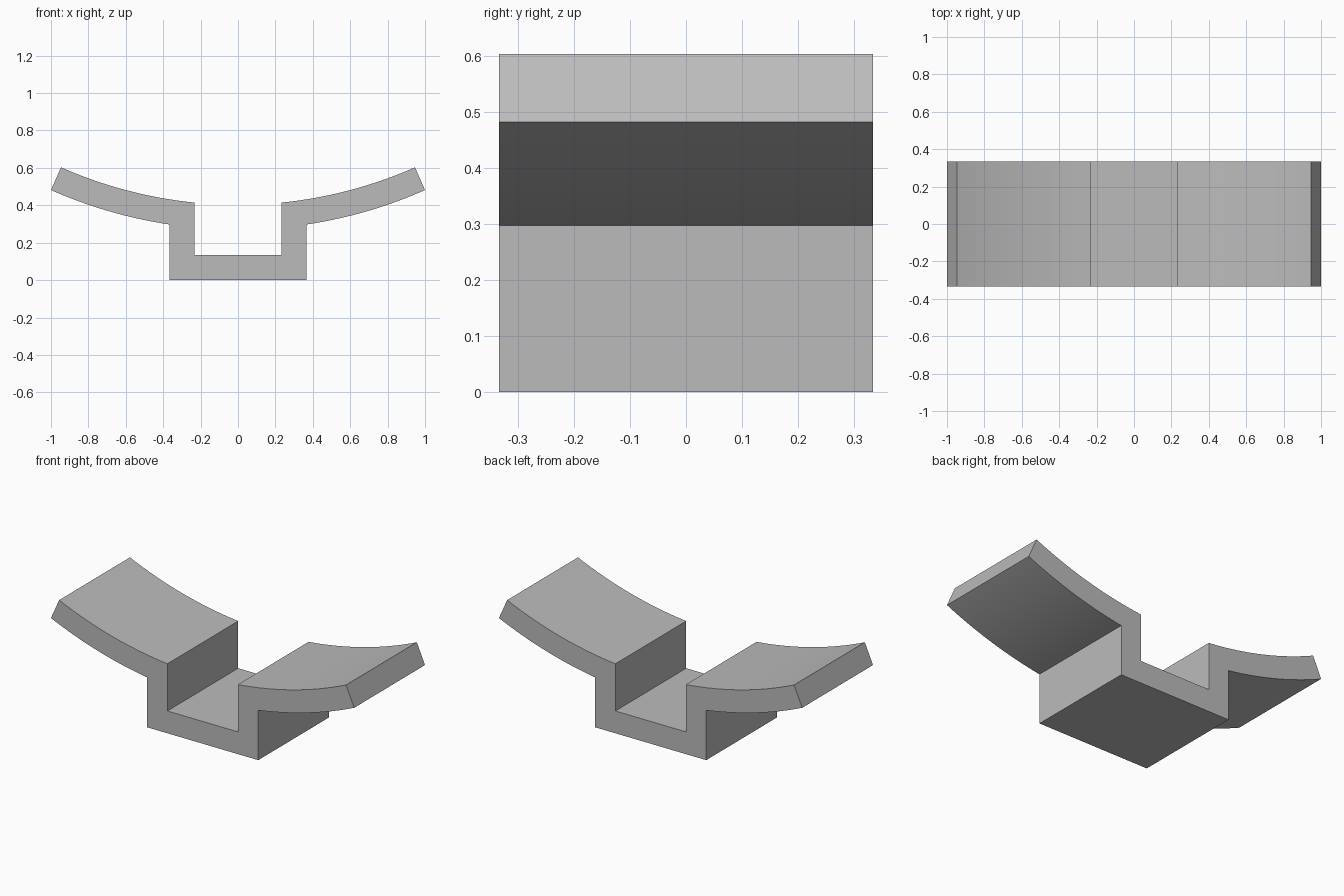
import bpy
import bmesh
from math import asin, sin, cos, sqrt

cube = bpy.data.objects.get("Cube")
if cube:
    bpy.data.objects.remove(cube, do_unlink=True)

# Main dimensions
DEPTH = 0.667
CENTRE_Z = 2.74             # shared centre of both wing arcs
R_OUT, R_IN = 2.47, 2.337   # lower and upper wing surfaces
X_OUT, X_IN = 0.367, 0.232  # channel walls
FLOOR = 0.133
TIP = asin(1 / R_OUT)
STEPS = 16

grey = bpy.data.materials.new("plain grey")
grey.use_nodes = True
colour = (0.5, 0.5, 0.5, 1)
grey.diffuse_color = colour
grey.node_tree.nodes["Principled BSDF"].inputs["Base Color"].default_value = colour


def arc(radius, start_x):
    """Points along a wing surface from the channel wall to the tip."""
    a0 = asin(start_x / radius)
    angles = [a0 + (TIP - a0) * i / STEPS for i in range(STEPS + 1)]
    return [(radius * sin(a), CENTRE_Z - radius * cos(a)) for a in angles]


# Half profile: under the channel, out along the wing, back along its top
half = [(X_OUT, 0)] + arc(R_OUT, X_OUT) + arc(R_IN, X_IN)[::-1] + [(X_IN, FLOOR)]
profile = half + [(-x, z) for x, z in reversed(half)]

# Extrude the whole profile through the depth
bm = bmesh.new()
face = bm.faces.new([bm.verts.new((x, -DEPTH / 2, z)) for x, z in profile])
extruded = bmesh.ops.extrude_face_region(bm, geom=[face], use_keep_orig=True)
moved = [g for g in extruded["geom"] if isinstance(g, bmesh.types.BMVert)]
bmesh.ops.translate(bm, vec=(0, DEPTH, 0), verts=moved)
bmesh.ops.recalc_face_normals(bm, faces=bm.faces)

mesh = bpy.data.meshes.new("winged_channel_bracket")
bm.to_mesh(mesh)
bm.free()
mesh.materials.append(grey)
bracket = bpy.data.objects.new("winged_channel_bracket", mesh)
bpy.context.collection.objects.link(bracket)

# Smooth curved wings, crisp corners
bpy.ops.object.select_all(action="DESELECT")
bracket.select_set(True)
bpy.context.view_layer.objects.active = bracket
bpy.ops.object.shade_smooth_by_angle(angle=0.35)
